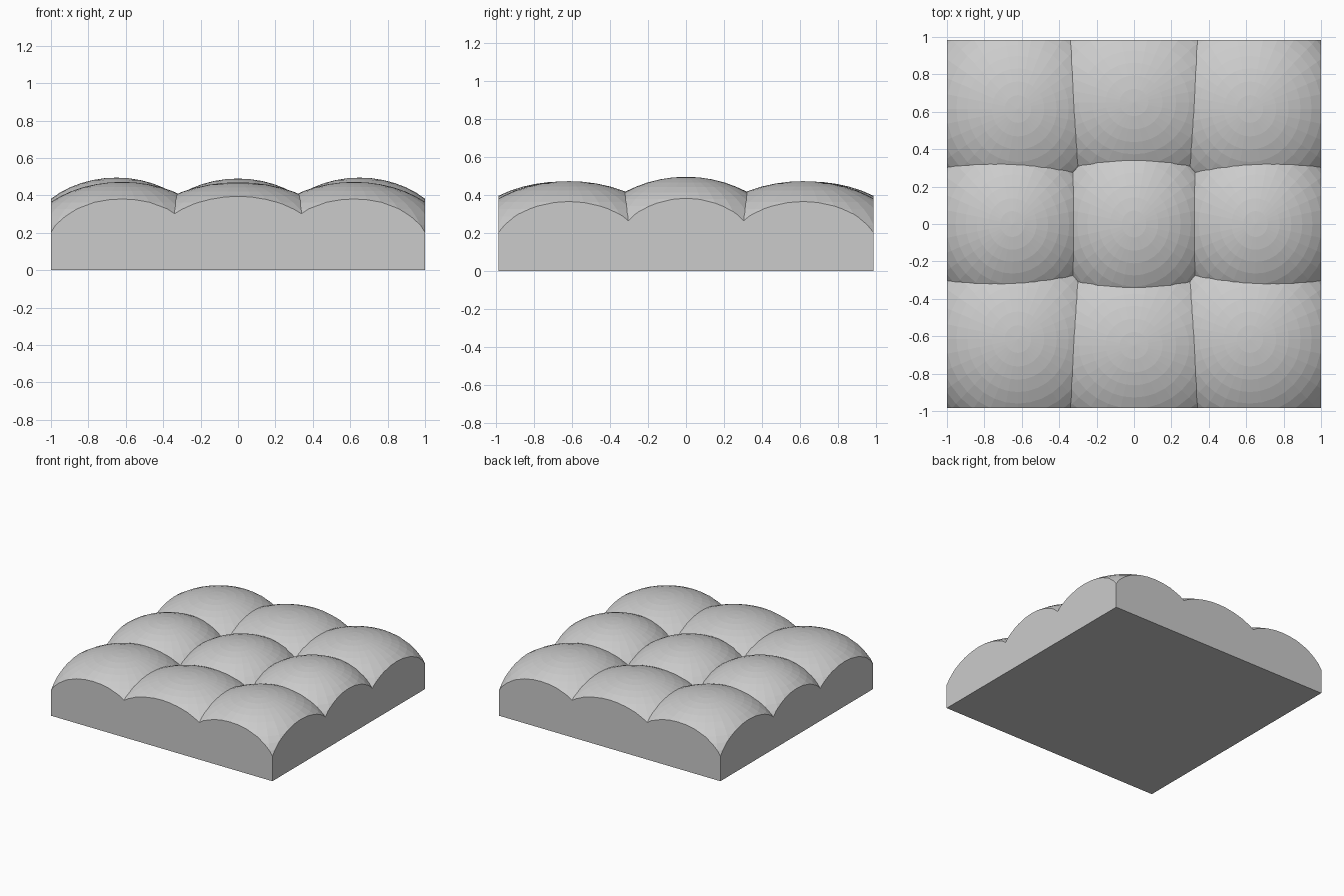
import bpy, bmesh
from mathutils import Vector, Matrix

if "Cube" in bpy.data.objects:
    bpy.data.objects.remove(bpy.data.objects["Cube"])

HX, HY = 1.0, 0.985      # half extents of the tile
SLAB_TOP = 0.18
DOME_Z = 0.10            # height of the dome centres

stone = bpy.data.materials.new("plain_grey")
stone.diffuse_color = (0.6, 0.6, 0.6, 1)
stone.use_nodes = True
stone.node_tree.nodes["Principled BSDF"].inputs["Base Color"].default_value = stone.diffuse_color


def finish(bm, name):
    mesh = bpy.data.meshes.new(name)
    bmesh.ops.recalc_face_normals(bm, faces=bm.faces)
    bm.to_mesh(mesh)
    bm.free()
    mesh.materials.append(stone)
    obj = bpy.data.objects.new(name, mesh)
    bpy.context.collection.objects.link(obj)
    return obj


def slice_off(bm, co, no):
    """Cut away everything beyond a plane and cap the opening."""
    geom = bm.verts[:] + bm.edges[:] + bm.faces[:]
    res = bmesh.ops.bisect_plane(bm, geom=geom, dist=1e-5, plane_co=co,
                                 plane_no=no, clear_outer=True)
    edges = [e for e in res["geom_cut"]
             if isinstance(e, bmesh.types.BMEdge) and e.is_boundary]
    if edges:
        bmesh.ops.contextual_create(bm, geom=edges)


def dome(name, x, y, rx, ry, top):
    """Flattened sphere trimmed flush with the tile sides."""
    bm = bmesh.new()
    m = Matrix.Translation((x, y, DOME_Z)) @ Matrix.Diagonal((rx, ry, top - DOME_Z, 1))
    bmesh.ops.create_uvsphere(bm, u_segments=32, v_segments=24, radius=1, matrix=m)
    slice_off(bm, Vector((0, 0, SLAB_TOP - 0.02)), Vector((0, 0, -1)))
    for s in (-1, 1):
        slice_off(bm, Vector((s * HX, 0, 0)), Vector((s, 0, 0)))
        slice_off(bm, Vector((0, s * HY, 0)), Vector((0, s, 0)))
    finish(bm, name)


# Base slab
bm = bmesh.new()
bmesh.ops.create_cube(bm, size=1, matrix=Matrix.Translation((0, 0, SLAB_TOP / 2))
                      @ Matrix.Diagonal((2 * HX, 2 * HY, SLAB_TOP, 1)))
finish(bm, "base_slab")

# Nine cushion domes: centre, sides, front/back and corners
dome("centre_dome", 0, 0, 0.50, 0.55, 0.49)
for sx in (-1, 1):
    dome("side_dome", sx * 0.65, 0, 0.50, 0.53, 0.495)
    dome("end_dome", 0, sx * 0.65, 0.59, 0.555, 0.47)
    for sy in (-1, 1):
        dome("corner_dome", sx * 0.62, sy * 0.615, 0.542, 0.567, 0.472)
